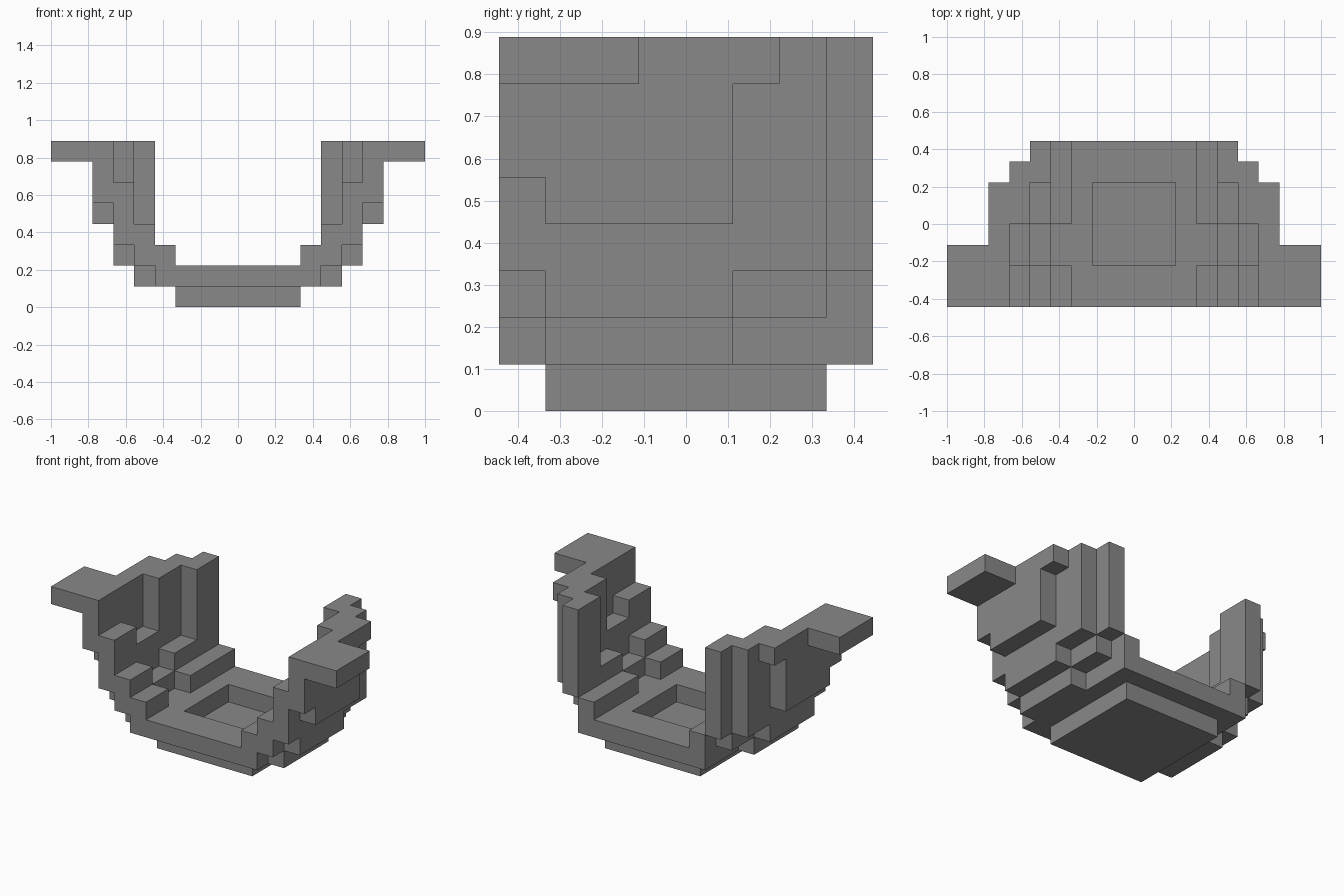
import bpy
import bmesh
from mathutils import Vector

U = 1 / 9  # edge length of one block

cube = bpy.data.objects.get("Cube")
if cube:
    bpy.data.objects.remove(cube, do_unlink=True)

grey = bpy.data.materials.new("stone_grey")
grey.use_nodes = True
colour = (0.25, 0.25, 0.25, 1)
grey.diffuse_color = colour
grey.node_tree.nodes["Principled BSDF"].inputs["Base Color"].default_value = colour


def cells(x, y, z):
    """Block cells in the given ranges, mirrored to both sides."""
    return {(s, j, k) for i in range(*x) for s in (i, -1 - i)
            for j in range(*y) for k in range(*z)}


# Each part is a union of boxes on the block grid: x, y, z ranges
parts = {
    "foot": cells((0, 3), (-3, 3), (0, 1)),
    # Floor slab with a sunken square in the middle
    "floor": (cells((0, 4), (-4, 4), (1, 2)) - cells((0, 2), (-2, 2), (1, 2)))
    | cells((4, 5), (-3, 1), (1, 2)),
    "low_steps": cells((3, 4), (-4, -2), (2, 3)) | cells((3, 4), (0, 4), (2, 3)),
    # Inner wall: steps in front, a full-height column behind
    "inner_walls": cells((4, 5), (-4, 3), (2, 3)) | cells((4, 5), (-4, -2), (3, 4))
    | cells((4, 5), (0, 2), (3, 4)) | cells((4, 5), (2, 4), (3, 8)),
    "middle_walls": cells((5, 6), (-3, 1), (2, 3)) | cells((5, 6), (-4, 3), (3, 5))
    | cells((5, 6), (-4, -2), (5, 6)) | cells((5, 6), (0, 3), (5, 8)),
    "outer_walls": cells((6, 7), (-3, 1), (4, 5)) | cells((6, 7), (-4, 1), (5, 8))
    | cells((6, 7), (1, 2), (7, 8)),
    "side_wings": cells((7, 9), (-4, -1), (7, 8)),
}
filled = set().union(*parts.values())


def build(name, part):
    """Skin a part with its exposed faces only and merge the flat regions."""
    bm = bmesh.new()
    for cell in sorted(part):
        centre = Vector(cell) + Vector((.5, .5, .5))
        for axis in range(3):
            for sign in (-1, 1):
                n = Vector((0, 0, 0))
                n[axis] = sign
                if tuple(int(c + d) for c, d in zip(cell, n)) in filled:
                    continue
                a = Vector((0, 0, 0))
                a[(axis + 1) % 3] = .5
                b = n.cross(a)
                mid = centre + n / 2
                corners = (mid - a - b, mid + a - b, mid + a + b, mid - a + b)
                bm.faces.new([bm.verts.new(p * U) for p in corners])
    bmesh.ops.remove_doubles(bm, verts=bm.verts, dist=U / 100)
    bmesh.ops.dissolve_limit(bm, angle_limit=.01, verts=bm.verts, edges=bm.edges)
    mesh = bpy.data.meshes.new(name)
    bm.to_mesh(mesh)
    bm.free()
    mesh.materials.append(grey)
    obj = bpy.data.objects.new(name, mesh)
    bpy.context.scene.collection.objects.link(obj)


for name, part in parts.items():
    build(name, part)
